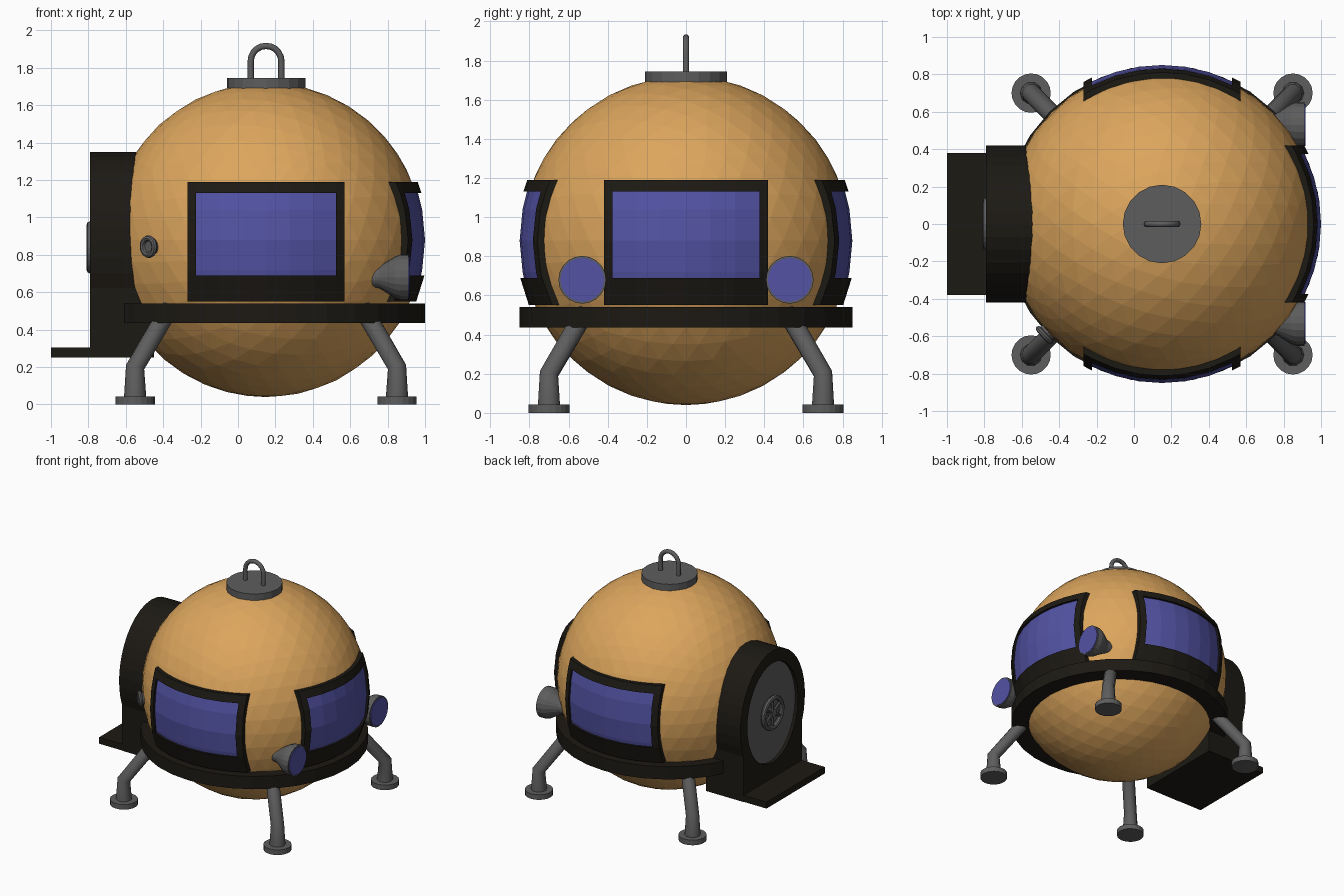
import bpy, bmesh, math
from mathutils import Vector, Matrix

if "Cube" in bpy.data.objects:
    bpy.data.objects.remove(bpy.data.objects["Cube"])

C = Vector((0.15, 0, 0.88))   # centre of the spherical hull


def mat(name, col):
    m = bpy.data.materials.new(name)
    m.diffuse_color = (*col, 1)
    m.use_nodes = True
    m.node_tree.nodes["Principled BSDF"].inputs["Base Color"].default_value = m.diffuse_color
    return m


ORANGE = mat("orange", (0.72, 0.38, 0.11))
BLACK = mat("black", (0.012, 0.010, 0.007))
GREY = mat("dark_grey", (0.11, 0.11, 0.11))
BLUE = mat("blue_glass", (0.085, 0.085, 0.37))


def finish(name, bm, m):
    bmesh.ops.recalc_face_normals(bm, faces=bm.faces)
    me = bpy.data.meshes.new(name)
    bm.to_mesh(me)
    bm.free()
    ob = bpy.data.objects.new(name, me)
    bpy.context.collection.objects.link(ob)
    me.materials.append(m)
    return ob


def cyl(name, p0, p1, r0, r1=None, n=20, m=GREY):
    p0, p1 = Vector(p0), Vector(p1)
    d = p1 - p0
    bm = bmesh.new()
    M = Matrix.Translation((p0 + p1) / 2) @ d.to_track_quat('Z', 'Y').to_matrix().to_4x4()
    bmesh.ops.create_cone(bm, cap_ends=True, segments=n, radius1=r0,
                          radius2=r0 if r1 is None else r1, depth=d.length, matrix=M)
    return finish(name, bm, m)


def tube(name, pts, r, radii=None):
    cu = bpy.data.curves.new(name, 'CURVE')
    cu.dimensions = '3D'
    cu.bevel_depth, cu.bevel_resolution, cu.use_fill_caps = r, 3, True
    sp = cu.splines.new('POLY')
    sp.points.add(len(pts) - 1)
    for i, p in enumerate(pts):
        sp.points[i].co = (*p, 1)
        sp.points[i].radius = radii[i] if radii else 1
    ob = bpy.data.objects.new(name, cu)
    bpy.context.collection.objects.link(ob)
    cu.materials.append(GREY)


def torus(name, loc, axis, R, r):
    bpy.ops.mesh.primitive_torus_add(location=loc, major_radius=R, minor_radius=r,
                                     major_segments=24, minor_segments=8,
                                     rotation=Vector(axis).to_track_quat('Z', 'Y').to_euler())
    bpy.context.object.name = name
    bpy.context.object.data.materials.append(GREY)


def prism(name, prof, place, shift, m):
    """Closed 2D outline placed in space and extruded."""
    bm = bmesh.new()
    f = bm.faces.new([bm.verts.new(place(*p)) for p in prof])
    r = bmesh.ops.extrude_face_region(bm, geom=[f], use_keep_orig=True)
    bmesh.ops.translate(bm, vec=shift, verts=[v for v in r['geom'] if isinstance(v, bmesh.types.BMVert)])
    return finish(name, bm, m)


def patch(name, us, ws, R, keep, depth, m, angle):
    """Rectangular grid projected on the hull sphere and thickened inwards."""
    bm = bmesh.new()
    g = [[bm.verts.new((u, -math.sqrt(R * R - u * u - w * w), w)) for u in us] for w in ws]
    for j in range(len(ws) - 1):
        for i in range(len(us) - 1):
            if keep(i, j):
                bm.faces.new((g[j][i], g[j][i + 1], g[j + 1][i + 1], g[j + 1][i]))
    bmesh.ops.delete(bm, geom=[v for v in bm.verts if not v.link_faces], context='VERTS')
    r = bmesh.ops.extrude_face_region(bm, geom=bm.faces[:], use_keep_orig=True)
    bmesh.ops.translate(bm, vec=(0, depth, 0),
                        verts=[v for v in r['geom'] if isinstance(v, bmesh.types.BMVert)])
    ob = finish(name, bm, m)
    ob.location, ob.rotation_euler = C, (0, 0, angle)


# Hull
bm = bmesh.new()
bmesh.ops.create_icosphere(bm, subdivisions=4, radius=0.84, matrix=Matrix.Translation(C))
finish("hull", bm, ORANGE)

# Three windows with raised frames
us = [-0.375 + 0.75 * i / 6 for i in range(7)]
ws = [-0.19, -0.16, 0, 0.16, 0.25]
fu, fw = [-0.42] + us + [0.42], [-0.33] + ws + [0.31]
for side, ang in (("front", 0), ("right", math.pi / 2), ("back", math.pi)):
    patch(side + "_window", us, ws, 0.85, lambda i, j: True, 0.05, BLUE, ang)
    patch(side + "_window_frame", fu, fw, 0.868,
          lambda i, j: i in (0, len(fu) - 2) or j in (0, len(fw) - 2), 0.09, BLACK, ang)

# Belt around the hull
bm = bmesh.new()
N = 32
rings = []
for r, z in ((0.70, 0.435), (0.85, 0.435), (0.85, 0.54), (0.70, 0.54)):
    rings.append([bm.verts.new((C.x + r * math.cos(2 * math.pi * k / N),
                                r * math.sin(2 * math.pi * k / N), z)) for k in range(N)])
for a in range(4):
    for k in range(N):
        p, q = rings[a], rings[(a + 1) % 4]
        bm.faces.new((p[k], p[(k + 1) % N], q[(k + 1) % N], q[k]))
finish("belt", bm, BLACK)

# Top cap and lifting handle
cyl("top_cap", (C.x, 0, 1.68), (C.x, 0, 1.745), 0.21)
arc = [(C.x + 0.082 * math.cos(math.pi * k / 10), 0, 1.835 + 0.082 * math.sin(math.pi * k / 10))
       for k in range(11)]
tube("lifting_handle", [(C.x + 0.082, 0, 1.73)] + arc + [(C.x - 0.082, 0, 1.73)], 0.017)

# Four legs with feet
for sx in (-1, 1):
    for sy in (-1, 1):
        tag = ("front" if sy < 0 else "back") + ("_left" if sx < 0 else "_right")
        path = [(C.x + sx * o, sy * o, z) for o, z in
                ((0.70, 0.03), (0.70, 0.2), (0.56, 0.44), (0.50, 0.54))]
        tube(tag + "_leg", path, 0.05, (1.2, 1, 1, 1))
        x, y = C.x + sx * 0.70, sy * 0.70
        cyl(tag + "_foot", (x, y, 0), (x, y, 0.042), 0.105)

# Headlights on the right side
for y, tag in ((-0.53, "front"), (0.53, "back")):
    prof = ((0.68, 0.05), (0.755, 0.058), (0.84, 0.112), (0.87, 0.122), (0.912, 0.122))
    for k in range(4):
        (x0, r0), (x1, r1) = prof[k], prof[k + 1]
        cyl(f"{tag}_headlight_shell_{k}", (x0, y, 0.68), (x1, y, 0.68), r0, r1, 20)
    cyl(tag + "_headlight_lens", (0.90, y, 0.68), (0.918, y, 0.68), 0.112, n=20, m=BLUE)

# Small pipe port on the front left
d = Vector((-0.61, -0.576, -0.035)).normalized()
cyl("port_pipe", C + d * 0.78, C + d * 0.865, 0.045, n=16)
torus("port_rim", C + d * 0.865, d, 0.045, 0.016)

# Hatch housing: oval on a box foot, slanted underside, oval recess
a0 = math.acos(0.38 / 0.42)
oval = []
for k in range(25):
    t = -a0 + (math.pi + 2 * a0) * k / 24
    oval.append((0.42 * math.cos(t), 0.84 + 0.51 * math.sin(t)))
housing = prism("hatch_housing", oval + [(-0.38, 0.25), (0.38, 0.25)],
                lambda y, z: (-0.79, y, z), (0.34, 0, 0), BLACK)
bm = bmesh.new()
bm.from_mesh(housing.data)
cut = bmesh.ops.bisect_plane(bm, geom=bm.verts[:] + bm.edges[:] + bm.faces[:],
                             plane_co=(-0.79, 0, 0.2505), plane_no=(-0.135, 0, -0.28), clear_outer=True)
bmesh.ops.holes_fill(bm, edges=[e for e in bm.edges if e.is_boundary])
bmesh.ops.recalc_face_normals(bm, faces=bm.faces)
bm.to_mesh(housing.data)
bm.free()


def ellipse(s):
    return [(0.33 * s * math.cos(2 * math.pi * k / 32), 0.84 + 0.41 * s * math.sin(2 * math.pi * k / 32))
            for k in range(32)]


cutter = prism("hatch_cutter", ellipse(1), lambda y, z: (-0.9, y, z), (0.15, 0, 0), BLACK)
cutter.hide_render = True
cutter.hide_viewport = True
cutter.display_type = 'WIRE'
mod = housing.modifiers.new("recess", 'BOOLEAN')
mod.operation, mod.object, mod.solver = 'DIFFERENCE', cutter, 'EXACT'
prism("hatch_door", ellipse(0.995), lambda y, z: (-0.765, y, z), (0.03, 0, 0), GREY)

# Hatch step
prism("hatch_step", [(-1, 0.252), (-0.78, 0.252), (-0.78, 0.305), (-1, 0.305)],
      lambda x, z: (x, -0.38, z), (0, 0.76, 0), BLACK)

# Hatch wheel with six spokes
torus("hatch_wheel_rim", (-0.79, 0, 0.84), (1, 0, 0), 0.12, 0.02)
cyl("hatch_wheel_hub", (-0.75, 0, 0.84), (-0.805, 0, 0.84), 0.03, n=12)
for k in range(6):
    t = math.pi * k / 3 + math.pi / 6
    cyl(f"hatch_wheel_spoke_{k}", (-0.79, 0, 0.84),
        (-0.79, 0.12 * math.cos(t), 0.84 + 0.12 * math.sin(t)), 0.012, n=8)
